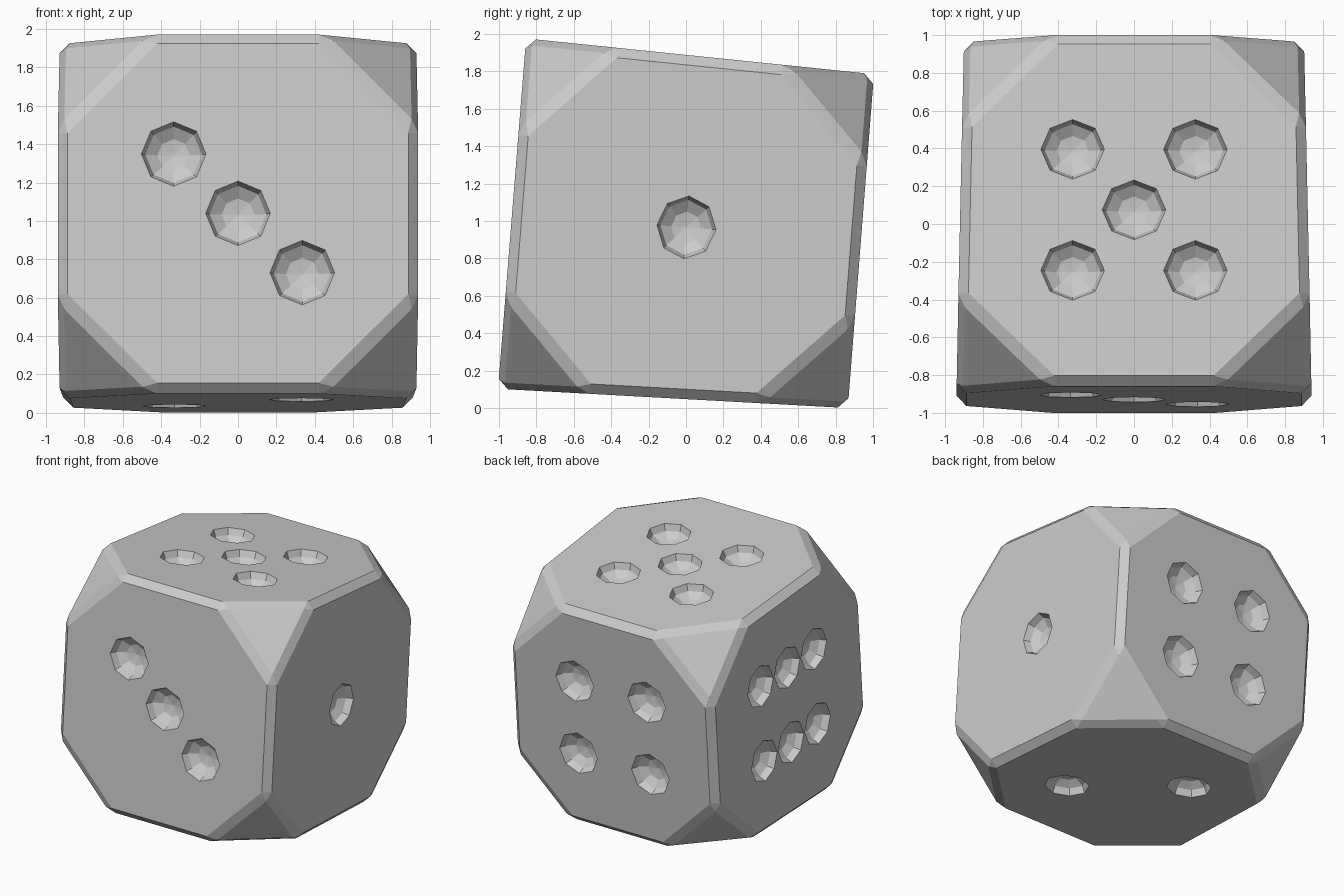
import bpy, bmesh
from mathutils import Vector, Matrix

if "Cube" in bpy.data.objects:
    bpy.data.objects.remove(bpy.data.objects["Cube"])

# (y, z) of the slightly tapered, tilted block in side view, keyed by (y sign, z sign)
SIDE = {(-1, -1): (-1.005, 0.103), (-1, 1): (-0.855, 1.976),
        (1, -1): (0.865, 0.0), (1, 1): (1.005, 1.785)}
HALF_X = {-1: 0.94, 1: 0.90}
AXES = [Vector((1, 0, 0)), Vector((0, 1, 0)), Vector((0, 0, 1))]


def place(p):
    """Map the unit cube (-1..1) onto the tapered block."""
    out = Vector((0, 0, 0))
    for (sy, sz), (y, z) in SIDE.items():
        w = (1 + sy * p[1]) * (1 + sz * p[2]) / 4
        out += w * Vector((HALF_X[sy] * p[0], y, z))
    return out


def new_object(name, bm):
    bmesh.ops.recalc_face_normals(bm, faces=bm.faces[:])
    mesh = bpy.data.meshes.new(name)
    bm.to_mesh(mesh)
    bm.free()
    obj = bpy.data.objects.new(name, mesh)
    bpy.context.collection.objects.link(obj)
    return obj


# Die body: cube, cut corners, narrow chamfer on all edges
STRETCH = 1.05
bm = bmesh.new()
bmesh.ops.create_cube(bm, size=2)
bmesh.ops.scale(bm, vec=(1, STRETCH, 1), verts=bm.verts[:])
bmesh.ops.bevel(bm, geom=bm.verts[:], offset=0.545, offset_type='OFFSET',
                segments=1, profile=0.5, affect='VERTICES')
for v in bm.verts:
    v.co = place((v.co.x, v.co.y / STRETCH, v.co.z))
bmesh.ops.bevel(bm, geom=bm.edges[:], offset=0.075, offset_type='WIDTH',
                segments=1, profile=0.5, affect='EDGES')
die = new_object("die", bm)

# Pip layouts: (normal axis, sign, u axis, v axis, u step, v step, spots)
SQUARE = [(-1, -1), (-1, 1), (1, -1), (1, 1)]
FACES = [
    (1, -1, 0, 2, .335, .31, [(-1, 1), (0, 0), (1, -1)]),
    (1, 1, 0, 2, .32, .30, SQUARE),
    (0, 1, 1, 2, .32, .31, [(0, 0)]),
    (0, -1, 1, 2, .33, .31, [(u, v) for u in (-1, 0, 1) for v in (-1, 1)]),
    (2, 1, 0, 1, .325, .322, SQUARE + [(0, 0)]),
    (2, -1, 0, 1, .33, .30, [(1, -1), (-1, 1)]),
]
RADIUS = [0.17, 0.16, 0.17]
DEPTH = 0.11

# Pip cutters: flattened eight-sided spheres centred on each face
bm = bmesh.new()
for axis, sign, ua, va, du, dv, spots in FACES:
    mid = AXES[axis] * sign
    centre = place(mid)
    u = (place(mid + AXES[ua]) - centre).normalized()
    v = (place(mid + AXES[va]) - centre).normalized()
    n = u.cross(v).normalized()
    if n.dot(centre - place((0, 0, 0))) < 0:
        n = -n
    for a, b in spots:
        pos = centre + u * a * du + v * b * dv + n * 0.004
        m = Matrix((u * RADIUS[ua], v * RADIUS[va], n * DEPTH)).transposed().to_4x4()
        m.translation = pos
        bmesh.ops.create_uvsphere(bm, u_segments=8, v_segments=6, radius=1, matrix=m)
cutter = new_object("pip_cutter", bm)
cutter.hide_render = True

# Carve the pips
mod = die.modifiers.new("pips", 'BOOLEAN')
mod.operation = 'DIFFERENCE'
mod.solver = 'EXACT'
mod.object = cutter
bpy.context.view_layer.objects.active = die
die.select_set(True)
bpy.ops.object.modifier_apply(modifier=mod.name)
bpy.data.objects.remove(cutter)
